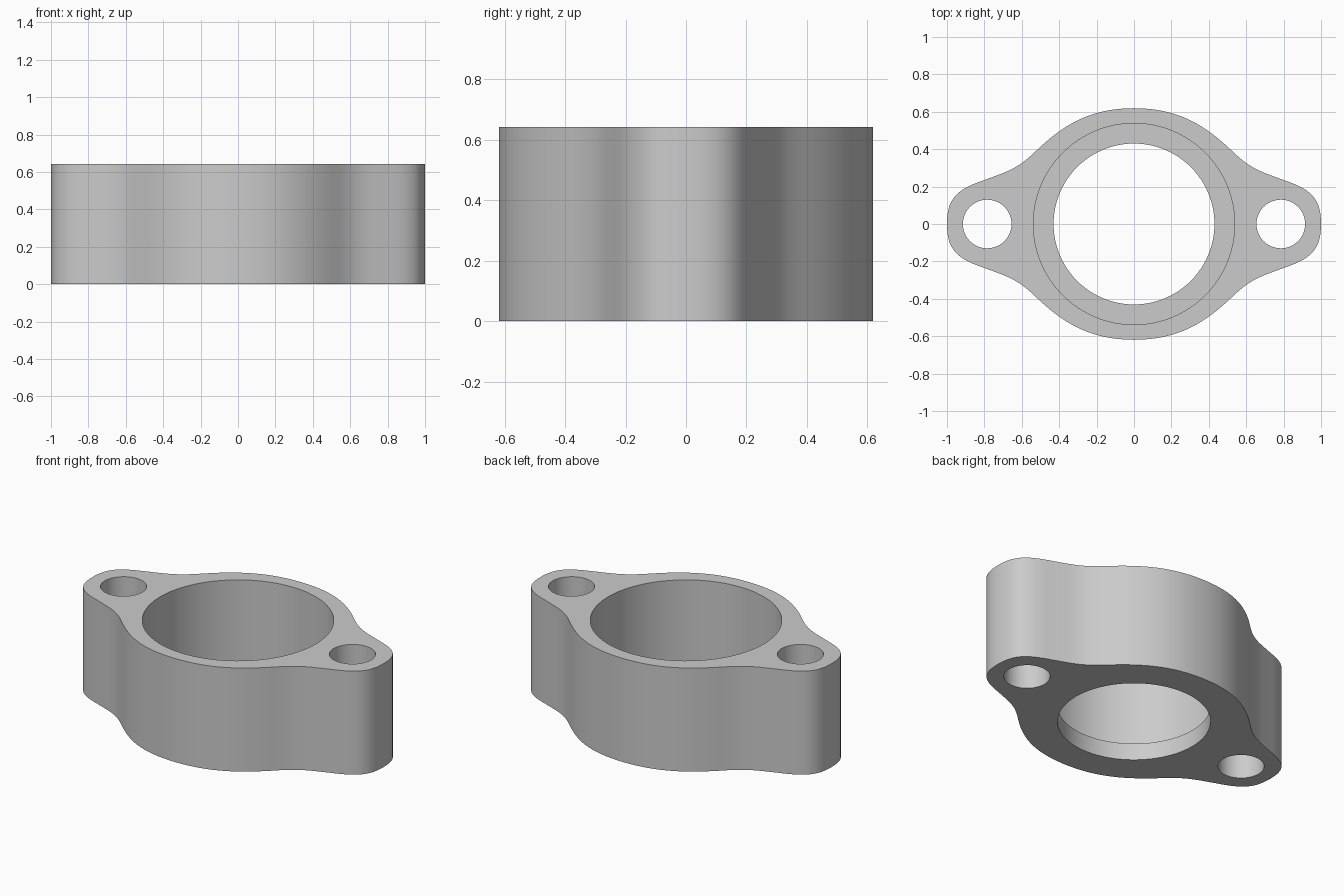
import bpy
import bmesh
from mathutils import Vector
from mathutils.geometry import interpolate_bezier

HEIGHT = 0.642

cube = bpy.data.objects.get("Cube")
if cube:
    bpy.data.objects.remove(cube, do_unlink=True)

metal = bpy.data.materials.new("grey_metal")
metal.use_nodes = True
metal.diffuse_color = (0.6, 0.6, 0.6, 1)
metal.node_tree.nodes["Principled BSDF"].inputs["Base Color"].default_value = metal.diffuse_color


def add_prism(name, outline, bottom, top):
    """Extrude a closed outline between two heights."""
    bm = bmesh.new()
    face = bm.faces.new([bm.verts.new((x, y, bottom)) for x, y in outline])
    result = bmesh.ops.extrude_face_region(bm, geom=[face])
    verts = [v for v in result["geom"] if isinstance(v, bmesh.types.BMVert)]
    bmesh.ops.translate(bm, verts=verts, vec=(0, 0, top - bottom))
    bmesh.ops.recalc_face_normals(bm, faces=bm.faces[:])
    mesh = bpy.data.meshes.new(name)
    bm.to_mesh(mesh)
    bm.free()
    mesh.materials.append(metal)
    obj = bpy.data.objects.new(name, mesh)
    bpy.context.collection.objects.link(obj)
    return obj


def cut_hole(body, name, x, radius, bottom, segments):
    """Bore a round hole from above the top down to a given height."""
    bpy.ops.mesh.primitive_cylinder_add(
        vertices=segments, radius=radius, depth=1 - bottom,
        location=(x, 0, (1 + bottom) / 2))
    cutter = bpy.context.object
    cutter.name = name
    cutter.hide_render = True
    cutter.data.materials.append(metal)
    mod = body.modifiers.new(name, 'BOOLEAN')
    mod.operation = 'DIFFERENCE'
    mod.solver = 'EXACT'
    mod.object = cutter
    bpy.context.view_layer.objects.active = body
    bpy.ops.object.modifier_apply(modifier=mod.name)
    bpy.data.objects.remove(cutter, do_unlink=True)


# Quarter outline: broad round middle, gentle waist, blunt rounded ear
beziers = [
    ((0, 0.619), (0.24, 0.619), (0.385, 0.525), (0.53, 0.385)),
    ((0.53, 0.385), (0.63, 0.29), (0.68, 0.28), (0.8, 0.235)),
    ((0.8, 0.235), (0.95, 0.185), (1, 0.135), (1, 0)),
]
quarter = []
for points in beziers:
    p, h1, h2, q = [Vector((x, y, 0)) for x, y in points]
    quarter += [(v.x, v.y) for v in interpolate_bezier(p, h1, h2, q, 17)[:-1]]
quarter.append((1, 0))

# Mirror the quarter into the full outline
half = quarter + [(x, -y) for x, y in reversed(quarter[:-1])]
outline = half + [(-x, y) for x, y in reversed(half[1:-1])]
body = add_prism("flange_body", outline, 0, HEIGHT)

# Stepped centre bore and two bolt holes
cut_hole(body, "counterbore", 0, 0.538, 0.105, 96)
cut_hole(body, "through_bore", 0, 0.43, -0.5, 96)
for side, name in ((-1, "right_bolt_hole"), (1, "left_bolt_hole")):
    cut_hole(body, name, side * 0.785, 0.13, -0.5, 48)

# Smooth walls with crisp rims
bpy.ops.object.select_all(action='DESELECT')
body.select_set(True)
bpy.context.view_layer.objects.active = body
bpy.ops.object.shade_smooth_by_angle(angle=0.6)
